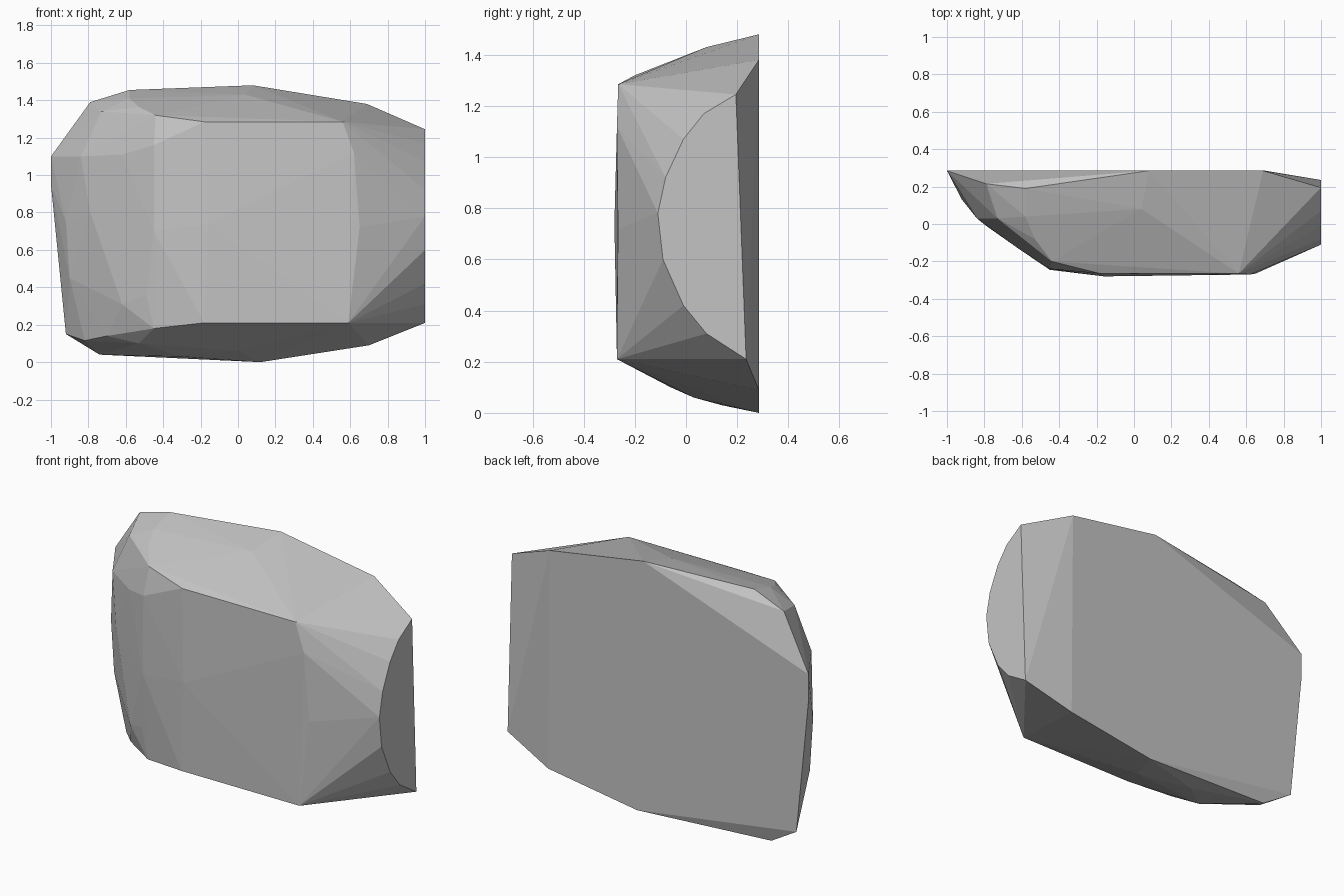
import bpy
import bmesh

# Remove the default object if it is there
default_object = bpy.data.objects.get("Cube")
if default_object:
    bpy.data.objects.remove(default_object, do_unlink=True)

# Plain grey stone
stone_grey = bpy.data.materials.new("stone_grey")
stone_grey.use_nodes = True
stone_colour = (0.55, 0.55, 0.55, 1)
stone_grey.diffuse_color = stone_colour
stone_grey.node_tree.nodes["Principled BSDF"].inputs["Base Color"].default_value = stone_colour


def ring_at_x(x, profile):
    """Place a (y, z) profile on a plane of constant x."""
    return [(x, y, z) for y, z in profile]


def ring_at_y(y, profile):
    """Place an (x, z) profile on a plane of constant y."""
    return [(x, y, z) for x, z in profile]


def build_faceted_rock(name, corner_groups, material):
    """Wrap the corners, given in hundredths, in one flat-faceted shell."""
    mesh = bpy.data.meshes.new(name)
    shell = bmesh.new()
    for group in corner_groups:
        for corner in group:
            shell.verts.new([value / 100 for value in corner])
    result = bmesh.ops.convex_hull(shell, input=shell.verts, use_existing_faces=False)
    # Discard corners which fell inside the shell
    loose = [vert for vert in shell.verts if not vert.link_faces]
    bmesh.ops.delete(shell, geom=loose, context="VERTS")
    bmesh.ops.recalc_face_normals(shell, faces=shell.faces)
    for face in shell.faces:
        face.smooth = False
    shell.to_mesh(mesh)
    shell.free()
    mesh.materials.append(material)
    rock = bpy.data.objects.new(name, mesh)
    bpy.context.collection.objects.link(rock)
    return rock


# Flat back cut
back_cut = ring_at_y(28.5, [
    (12, 0), (70, 9), (69, 138), (8, 148), (-100, 110), (-100, 95), (-92, 15),
])

# Curved rim of the flat cut on the left end
end_cut = ring_at_x(100, [
    (19.5, 124.5), (7, 117), (-1, 107), (-8, 92), (-11, 78),
    (-9, 60), (-1, 42), (8, 31), (23.5, 21),
])

# Broad front face
front_face = [
    (-18, -27, 21), (59, -27, 21), (65, -26.5, 72), (62, -27, 112),
    (56, -26.5, 128.5), (-18, -26.5, 128.5), (-16, -28, 74),
]

# Upper bevels
top_bevel = [
    (4, 8, 143), (-58, 19, 145.5), (-79, 21.5, 139), (-73, 3, 134),
    (-44, -20, 132), (-53, -8, 136.5), (-58, 4, 141),
]

# Rounded right side
side_bevel = [
    (-45, -24, 116), (-45, -24.5, 70), (-49, -20, 36), (-62, -13, 111),
    (-62, -12, 31), (-84, 3, 110), (-79, -1, 80), (-92, 13, 75), (-90, 13, 45),
]

# Underside bevels
bottom_bevel = [
    (-45, -20, 18), (-53, -6, 10), (-70, 0, 14), (-82, 13, 11.5),
    (-74, 26, 4), (-30, 14, 3), (0, 3, 6),
]

build_faceted_rock(
    "faceted_rock",
    [back_cut, end_cut, front_face, top_bevel, side_bevel, bottom_bevel],
    stone_grey,
)
